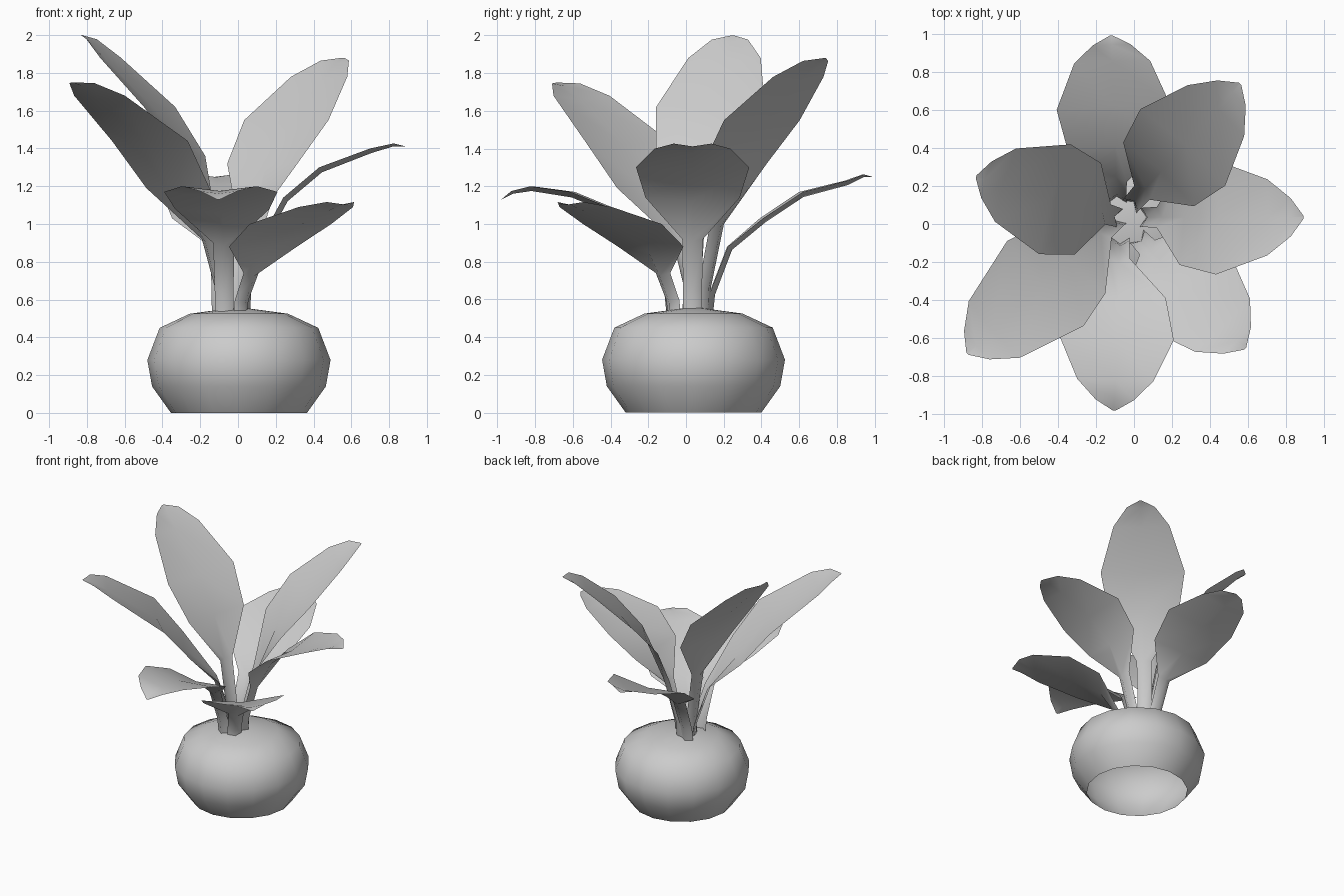
import bpy
import math
from mathutils import Vector

if "Cube" in bpy.data.objects:
    bpy.data.objects.remove(bpy.data.objects["Cube"], do_unlink=True)

# Single plain colour
GREY = (0.6, 0.6, 0.6, 1.0)
clay = bpy.data.materials.new("plain_grey")
clay.use_nodes = True
clay.diffuse_color = GREY
clay.node_tree.nodes["Principled BSDF"].inputs["Base Color"].default_value = GREY


def make_object(name, verts, faces, sharp_angle):
    mesh = bpy.data.meshes.new(name)
    mesh.from_pydata(verts, [], faces)
    mesh.materials.append(clay)
    mesh.update()
    obj = bpy.data.objects.new(name, mesh)
    bpy.context.scene.collection.objects.link(obj)
    bpy.ops.object.select_all(action='DESELECT')
    obj.select_set(True)
    bpy.context.view_layer.objects.active = obj
    bpy.ops.object.shade_smooth_by_angle(angle=math.radians(sharp_angle))
    return obj


def make_bulb(name, profile, top, centre, sides):
    """Revolve a (radius, height) profile, open below, with a pointed top."""
    verts, faces = [], []
    for radius, height in profile:
        for i in range(sides):
            turn = math.tau * i / sides
            verts.append((centre.x + radius * math.cos(turn),
                          centre.y + radius * math.sin(turn), height))
    for ring in range(len(profile) - 1):
        low, high = ring * sides, (ring + 1) * sides
        for i in range(sides):
            j = (i + 1) % sides
            faces.append((low + i, low + j, high + j, high + i))
    last = (len(profile) - 1) * sides
    verts.append((centre.x, centre.y, top))
    for i in range(sides):
        faces.append((last + i, last + (i + 1) % sides, len(verts) - 1))
    return make_object(name, verts, faces, 60)


# Half width and fold depth at each station from the stem foot to the tip
HALF_WIDTHS = (.05, .05, .055, .25, .30, .20, .10, .008)
FOLDS = (.035, .03, .03, .03, .03, .025, .015, 0)


def make_leaf(name, origin, azimuth, points):
    """Folded leaf along a path of (distance, height) points."""
    path = [Vector(p) for p in points]
    path.insert(1, path[0].lerp(path[1], .28) - Vector((.015, 0)))
    # The blade arches slightly just before the tip
    path.insert(-1, path[-2].lerp(path[-1], .65) + Vector((0, .02)))
    out = Vector((math.cos(azimuth), math.sin(azimuth), 0))
    side = Vector((-out.y, out.x, 0))
    up = Vector((0, 0, 1))
    start = Vector((origin[0], origin[1], 0))
    verts, faces = [], []
    for i, p in enumerate(path):
        along = (path[min(i + 1, len(path) - 1)] - path[max(i - 1, 0)]).normalized()
        normal = up * along.x - out * along.y
        edge = start + out * p.x + up * p.y
        verts += [edge - side * HALF_WIDTHS[i],
                  edge - normal * FOLDS[i],
                  edge + side * HALF_WIDTHS[i]]
    for i in range(len(path) - 1):
        for a in (3 * i, 3 * i + 1):
            faces.append((a, a + 3, a + 4, a + 1))
    return make_object(name, verts, faces, 80)


# Rounded bulb base
make_bulb("bulb_base",
          [(.36, 0), (.46, .14), (.485, .28), (.42, .45), (.26, .525)],
          .56, Vector((.005, .04)), 16)

# Leaves: origin, direction, path of foot, neck, lower blade, widest, shoulder, tip
LEAVES = {
    "back_leaf": ((-.085, 0), 92,
                  [(.11, .54), (.22, .88), (.4, 1.03), (.61, 1.17), (.85, 1.23), (.99, 1.25)]),
    "left_leaf": ((0, .035), 0,
                  [(.03, .54), (.12, .92), (.24, 1.14), (.43, 1.3), (.7, 1.4), (.89, 1.41)]),
    "front_leaf": ((-.07, 0), -92,
                   [(.07, .54), (.18, .9), (.38, 1.08), (.6, 1.17), (.82, 1.2), (.98, 1.13)]),
    "back_left_leaf": ((-.025, .09), 48,
                       [(0, .54), (.1, 1.0), (.23, 1.32), (.42, 1.55), (.68, 1.78), (.87, 1.88)]),
    "right_leaf": ((-.05, .025), 164,
                   [(.02, .54), (.09, 1.05), (.2, 1.36), (.38, 1.62), (.65, 1.88), (.81, 2.0)]),
    "front_right_leaf": ((-.08, .035), 222,
                         [(-.01, .54), (.1, .92), (.32, 1.19), (.52, 1.44), (.88, 1.68), (1.07, 1.75)]),
    "front_left_leaf": ((0, -.05), -46,
                        [(.02, .54), (.1, .74), (.19, .88), (.4, 1.0), (.67, 1.09), (.84, 1.1)]),
}
for leaf_name, (origin, degrees, points) in LEAVES.items():
    make_leaf(leaf_name, origin, math.radians(degrees), points)
